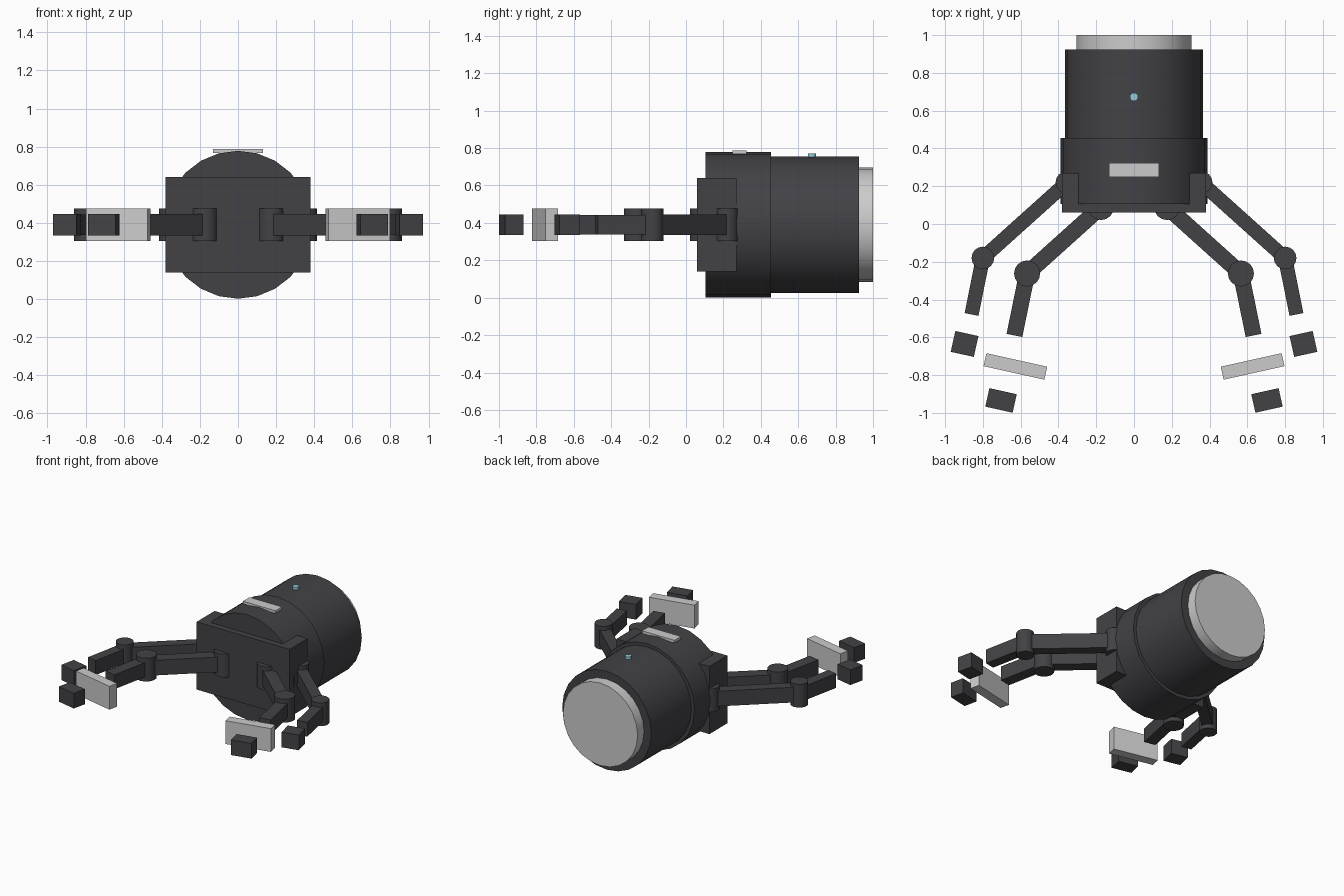
import bpy, math
from mathutils import Vector

if "Cube" in bpy.data.objects:
    bpy.data.objects.remove(bpy.data.objects["Cube"])

ZC = 0.39  # height of the central axis


def material(name, rgb):
    m = bpy.data.materials.new(name)
    m.diffuse_color = (*rgb, 1)
    m.use_nodes = True
    m.node_tree.nodes["Principled BSDF"].inputs["Base Color"].default_value = m.diffuse_color
    return m


DARK = material("dark_casing", (0.055, 0.055, 0.062))
LIGHT = material("light_panel", (0.6, 0.6, 0.6))
BLUE = material("blue_button", (0.3, 0.6, 0.7))


def finish(name, mat):
    ob = bpy.context.object
    ob.name = name
    ob.data.materials.append(mat)
    return ob


def box(name, centre, size, mat, angle=0.0):
    bpy.ops.mesh.primitive_cube_add(size=1, location=centre, rotation=(0, 0, angle))
    bpy.context.object.scale = size
    bpy.ops.object.transform_apply(location=False, rotation=False, scale=True)
    return finish(name, mat)


def cylinder(name, centre, radius, depth, mat, sides, along_y=False):
    rot = (math.pi / 2, 0, 0) if along_y else (0, 0, 0)
    bpy.ops.mesh.primitive_cylinder_add(vertices=sides, radius=radius, depth=depth,
                                        location=centre, rotation=rot)
    bpy.ops.object.shade_smooth_by_angle(angle=math.radians(31))
    return finish(name, mat)


def link(name, a, b, width, height, mat):
    a, b = Vector(a), Vector(b)
    d, mid = b - a, (a + b) / 2
    box(name, (mid.x, mid.y, ZC), (d.length, width, height), mat, math.atan2(d.y, d.x))


# Body drums along y: name, radius, start, end, material
for name, r, y0, y1, mat in (("front_collar", 0.388, 0.105, 0.455, DARK),
                             ("main_drum", 0.364, 0.44, 0.925, DARK),
                             ("rear_cap", 0.305, 0.91, 1.0, LIGHT)):
    cylinder(name, (0, (y0 + y1) / 2, ZC), r, y1 - y0, mat, 24, True)

# Front mounting block, top plate and button
box("front_block", (0, 0.165, ZC), (0.76, 0.21, 0.50), DARK)
box("top_plate", (0, 0.286, 0.777), (0.265, 0.076, 0.02), LIGHT)
cylinder("top_button", (0, 0.673, 0.76), 0.022, 0.024, BLUE, 16)

# Arms: name, shoulder, elbow, forearm end, joint radius, link width
ARMS = (("outer", (0.355, 0.22), (0.80, -0.18), (0.86, -0.479), 0.06, 0.075),
        ("inner", (0.175, 0.09), (0.566, -0.262), (0.633, -0.59), 0.069, 0.085))
TILT = math.radians(12.5)

for side, s in (("right", 1), ("left", -1)):
    for name, shoulder, elbow, end, r, w in ARMS:
        p = [(s * x, y, ZC) for x, y in (shoulder, elbow, end)]
        cylinder(f"{side}_{name}_shoulder", p[0], r, 0.172, DARK, 16)
        cylinder(f"{side}_{name}_elbow", p[1], r, 0.172, DARK, 16)
        link(f"{side}_{name}_upper_arm", p[0], p[1], w, 0.112, DARK)
        link(f"{side}_{name}_forearm", p[1], p[2], w, 0.106, DARK)

    # Gripper pads floating beyond the forearms
    box(f"{side}_outer_finger", (s * 0.897, -0.635, ZC), (0.125, 0.113, 0.112), DARK, s * TILT)
    box(f"{side}_grip_pad", (s * 0.628, -0.754, ZC), (0.33, 0.07, 0.172), LIGHT, s * TILT)
    box(f"{side}_inner_finger", (s * 0.704, -0.934, ZC), (0.148, 0.10, 0.112), DARK, s * TILT)
